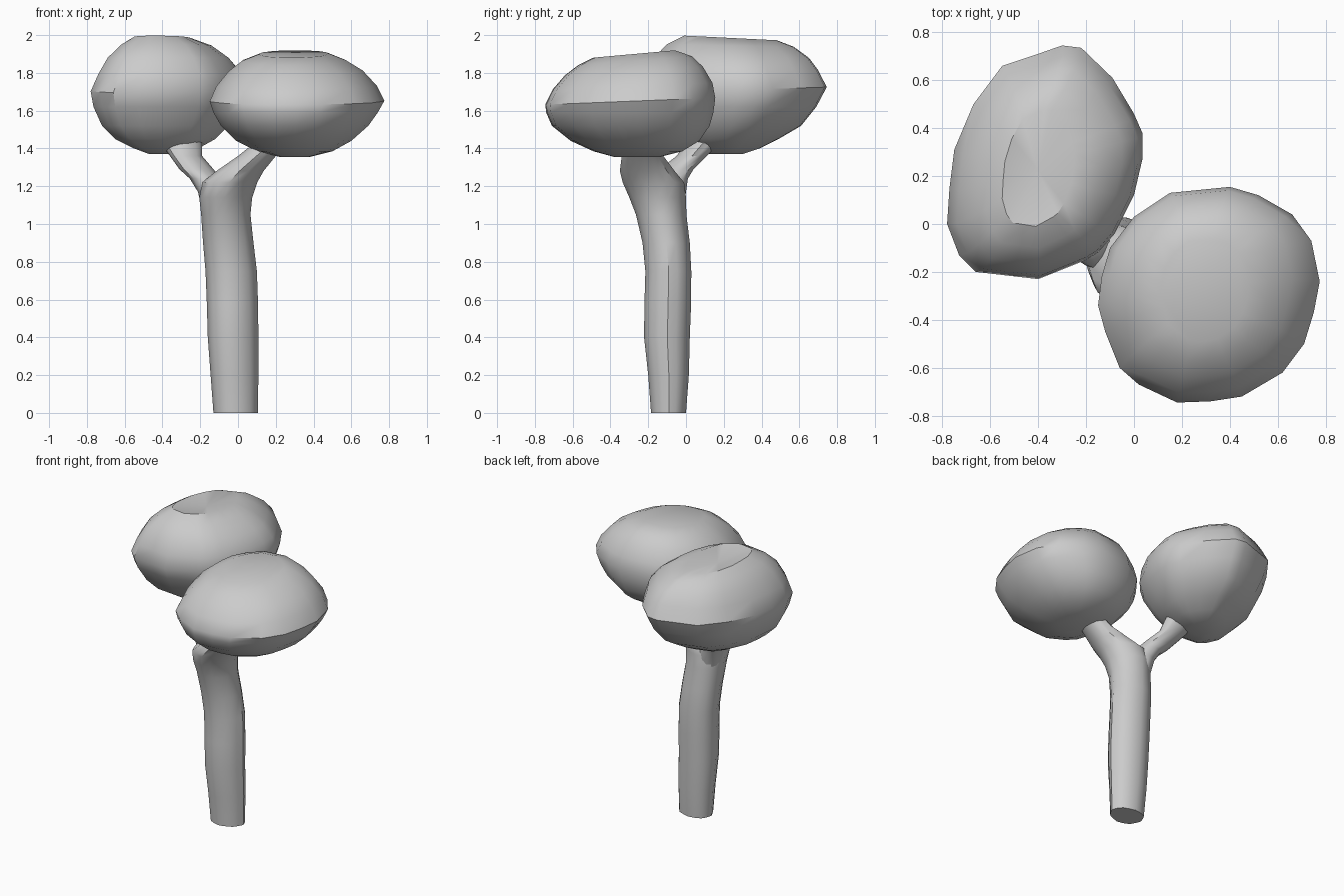
import bpy, bmesh, math


def loft(name, outline, rings, angle, smooth_levels=0, top_dip=0.0):
    """Stack the outline, fitted to each ring (z, x0, x1, y0, y1, tilt along y)."""
    xs, ys = [p[0] for p in outline], [p[1] for p in outline]
    unit = [((x - min(xs)) / (max(xs) - min(xs)), (y - min(ys)) / (max(ys) - min(ys)))
            for x, y in outline]
    bm = bmesh.new()
    loops = []
    for z, x0, x1, y0, y1, tilt in rings:
        loops.append([bm.verts.new((x0 + u * (x1 - x0), y0 + v * (y1 - y0),
                                    z + tilt * (v - 0.5) * (y1 - y0))) for u, v in unit])
    n = len(unit)
    for a, b in zip(loops, loops[1:]):
        for i in range(n):
            j = (i + 1) % n
            bm.faces.new((a[i], a[j], b[j], b[i]))
    bm.faces.new(loops[0][::-1])
    cap = bm.faces.new(loops[-1])
    if top_dip:
        mid = bmesh.ops.poke(bm, faces=[cap])["verts"][0]
        mid.co.z -= top_dip
    bmesh.ops.recalc_face_normals(bm, faces=bm.faces[:])
    mesh = bpy.data.meshes.new(name)
    bm.to_mesh(mesh)
    bm.free()
    ob = bpy.data.objects.new(name, mesh)
    bpy.context.collection.objects.link(ob)
    bpy.ops.object.select_all(action='DESELECT')
    ob.select_set(True)
    bpy.context.view_layer.objects.active = ob
    bpy.ops.object.shade_smooth_by_angle(angle=math.radians(angle))
    return ob


# Slightly uneven round outline for the wood
bark = []
for i in range(16):
    a = 2 * math.pi * i / 16
    r = 1 + 0.03 * math.sin(3 * a + 1) + 0.02 * (-1) ** i
    bark.append((r * math.cos(a), r * math.sin(a)))

# Trunk, bending into the right branch
loft("trunk", bark, [
    (0.00, -0.130, 0.105, -0.185, 0.00, 0),
    (0.20, -0.145, 0.108, -0.200, 0.015, 0),
    (0.40, -0.160, 0.108, -0.222, 0.02, 0),
    (0.58, -0.165, 0.106, -0.220, 0.027, 0),
    (0.75, -0.172, 0.100, -0.215, 0.028, 0),
    (0.90, -0.185, 0.082, -0.230, 0.02, 0),
    (1.05, -0.195, 0.066, -0.265, 0.002, 0),
    (1.14, -0.205, 0.075, -0.300, 0.00, 0),
    (1.22, -0.190, 0.102, -0.335, -0.01, 0),
    (1.28, -0.115, 0.135, -0.350, -0.06, 0),
    (1.36, 0.000, 0.200, -0.340, -0.12, 0),
    (1.42, 0.075, 0.260, -0.335, -0.14, 0),
    (1.50, 0.130, 0.300, -0.330, -0.16, 0)], 40)

# Left branch
loft("left_branch", bark, [
    (1.05, -0.185, -0.02, -0.20, -0.02, 0),
    (1.17, -0.212, -0.04, -0.20, -0.00, 0),
    (1.24, -0.255, -0.09, -0.18, 0.01, 0),
    (1.29, -0.310, -0.13, -0.14, 0.04, 0),
    (1.36, -0.360, -0.19, -0.05, 0.11, 0),
    (1.43, -0.410, -0.19, 0.00, 0.18, 0),
    (1.50, -0.440, -0.24, 0.04, 0.22, 0)], 40)

# Right foliage
loft("right_foliage", [
    (0.4, 0.155), (0.15, 0.13), (0, 0.03), (-0.1, -0.1), (-0.135, -0.22), (-0.15, -0.34),
    (-0.12, -0.45), (-0.06, -0.6), (0.02, -0.67), (0.18, -0.745), (0.32, -0.74),
    (0.45, -0.72), (0.62, -0.62), (0.71, -0.5), (0.75, -0.37), (0.775, -0.24),
    (0.74, -0.07), (0.66, 0.04), (0.52, 0.12)], [
    (1.355, 0.22, 0.38, -0.38, -0.14, 0),
    (1.385, 0.10, 0.50, -0.49, -0.02, 0),
    (1.44, -0.01, 0.60, -0.61, 0.07, 0),
    (1.52, -0.09, 0.69, -0.71, 0.125, 0),
    (1.59, -0.13, 0.74, -0.74, 0.145, 0),
    (1.65, -0.15, 0.775, -0.745, 0.155, 0.04),
    (1.73, -0.115, 0.735, -0.705, 0.14, 0.04),
    (1.81, -0.05, 0.66, -0.64, 0.09, 0.06),
    (1.865, 0.02, 0.57, -0.57, 0.03, 0.08),
    (1.90, 0.11, 0.48, -0.49, -0.06, 0.09)], 35)

# Left foliage
loft("left_foliage", [
    (-0.3, 0.745), (-0.4, 0.71), (-0.55, 0.66), (-0.67, 0.5), (-0.75, 0.31), (-0.77, 0.15),
    (-0.78, 0), (-0.73, -0.13), (-0.66, -0.2), (-0.53, -0.215), (-0.4, -0.23),
    (-0.2, -0.15), (-0.15, -0.12), (-0.08, -0.04), (0.0, 0.12), (0.035, 0.27),
    (0.035, 0.38), (0.0, 0.46), (-0.09, 0.61), (-0.22, 0.735)], [
    (1.37, -0.47, -0.30, 0.12, 0.30, 0),
    (1.40, -0.55, -0.21, 0.00, 0.39, 0),
    (1.45, -0.65, -0.12, -0.08, 0.49, 0),
    (1.52, -0.72, -0.05, -0.14, 0.61, 0),
    (1.62, -0.765, 0.015, -0.20, 0.69, 0),
    (1.71, -0.78, 0.035, -0.23, 0.745, 0.03),
    (1.80, -0.74, 0.015, -0.215, 0.70, 0.03),
    (1.88, -0.69, -0.05, -0.17, 0.65, 0),
    (1.945, -0.62, -0.14, -0.10, 0.57, -0.02),
    (1.985, -0.55, -0.25, -0.01, 0.48, -0.05)], 35, top_dip=0.03)
